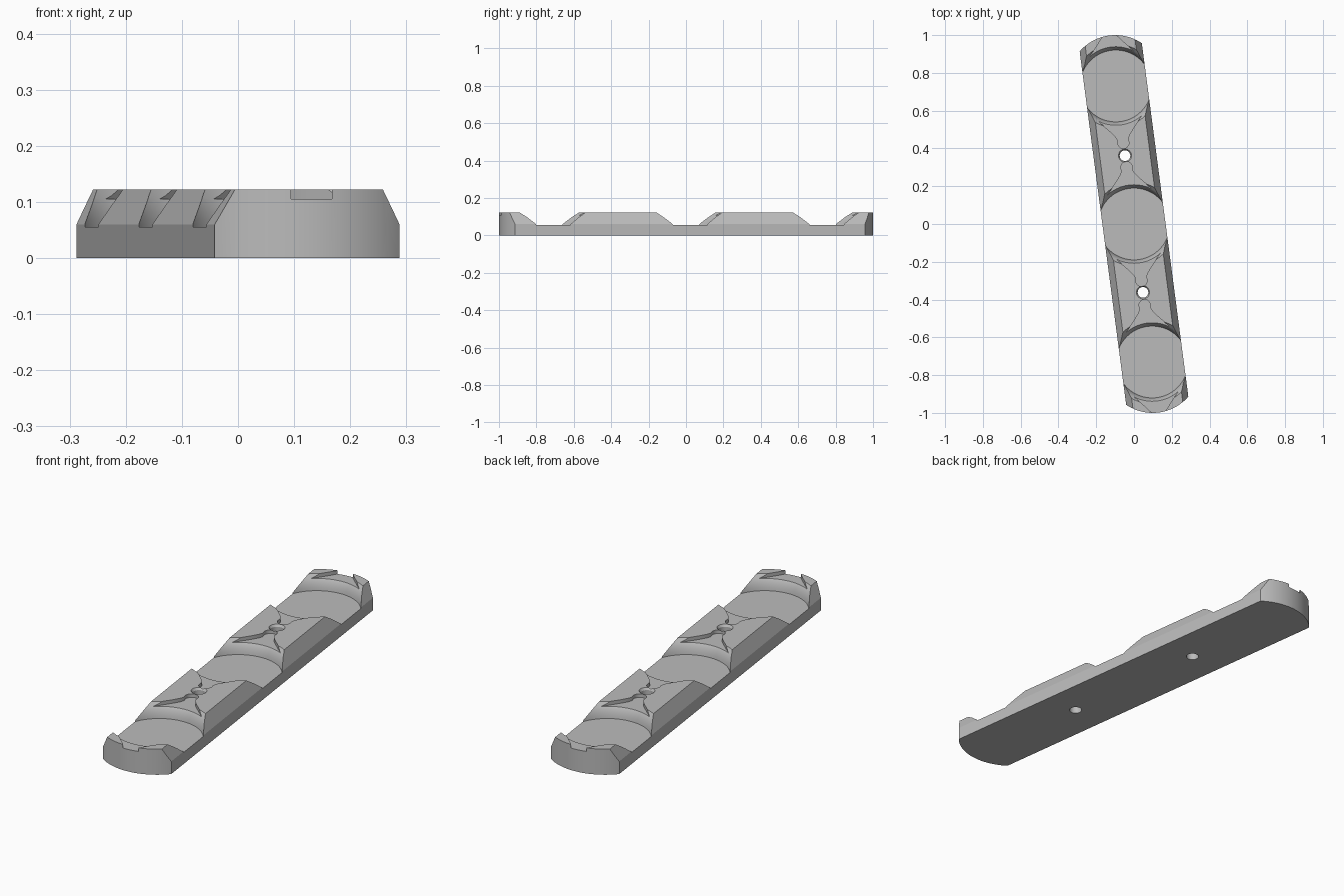
import bpy, bmesh, math
from mathutils import Matrix

cube = bpy.data.objects.get("Cube")
if cube:
    bpy.data.objects.remove(cube, do_unlink=True)

TILT = math.radians(7.5)
HALF_W, TOP_HALF_W = 0.166, 0.133
HEIGHT, SHOULDER = 0.122, 0.06
END_R, END_C = 0.25, 0.7565
POCKETS = (-0.737, 0, 0.737)
HOLES = (-0.365, 0.365)

grey = bpy.data.materials.new("plain grey")
grey.use_nodes = True
grey.diffuse_color = (0.5, 0.5, 0.5, 1)
grey.node_tree.nodes["Principled BSDF"].inputs["Base Color"].default_value = (0.5, 0.5, 0.5, 1)


def finish(bm, name):
    bmesh.ops.recalc_face_normals(bm, faces=bm.faces[:])
    mesh = bpy.data.meshes.new(name)
    bm.to_mesh(mesh)
    bm.free()
    mesh.materials.append(grey)
    obj = bpy.data.objects.new(name, mesh)
    bpy.context.collection.objects.link(obj)
    return obj


def prism(name, points, direction):
    """Extrude a closed 3D outline along a direction."""
    bm = bmesh.new()
    face = bm.faces.new([bm.verts.new(p) for p in points])
    new = bmesh.ops.extrude_face_region(bm, geom=[face])["geom"]
    bmesh.ops.translate(bm, vec=direction,
                        verts=[v for v in new if isinstance(v, bmesh.types.BMVert)])
    return finish(bm, name)


def lathe(name, profile, y, steps=96):
    """Stack rings of (radius, height) into a capped round solid."""
    bm = bmesh.new()
    rings = [[bm.verts.new((r * math.cos(math.tau * i / steps),
                            y + r * math.sin(math.tau * i / steps), z))
              for i in range(steps)] for r, z in profile]
    for a, b in zip(rings, rings[1:]):
        for i in range(steps):
            j = (i + 1) % steps
            bm.faces.new((a[i], a[j], b[j], b[i]))
    bm.faces.new(rings[0])
    bm.faces.new(rings[-1])
    return finish(bm, name)


def carve(target, cutter, operation="DIFFERENCE"):
    cutter.hide_render = True
    mod = target.modifiers.new(cutter.name, "BOOLEAN")
    mod.operation, mod.solver, mod.object = operation, "EXACT", cutter
    bpy.context.view_layer.objects.active = target
    bpy.ops.object.modifier_apply(modifier=mod.name)
    bpy.data.objects.remove(cutter, do_unlink=True)


# Bar with chamfered long edges
half = [(HALF_W, 0), (HALF_W, SHOULDER), (TOP_HALF_W, HEIGHT)]
section = half + [(-x, z) for x, z in reversed(half)]
bar = prism("holder_bar", [(x, -1.1, z) for x, z in section], (0, 2.2, 0))

# Rounded ends
spread = math.asin(0.2 / END_R)
arc = [(END_R * math.sin(a), END_C + END_R * math.cos(a))
       for a in (spread * (i / 20 - 1) for i in range(41))]
outline = arc + [(-x, -y) for x, y in arc]
carve(bar, prism("end_outline", [(x, y, -0.1) for x, y in outline], (0, 0, 0.4)), "INTERSECT")

# Round pockets with coved walls
cove = [(0.19, 0.055), (0.192, 0.068), (0.196, 0.082), (0.201, 0.094),
        (0.207, 0.104), (0.213, 0.111), (0.222, 0.123), (0.222, 0.2)]
for y in POCKETS:
    carve(bar, lathe("pocket_cutter", cove, y))

# Shallow funnels leading away from each pocket, ending in a rounded neck
side = [(0.15, 0.1), (0.15, 0.135), (0.06, 0.237), (0.037, 0.266), (0.028, 0.285)]
tip = [(0.03 * math.cos(a), 0.303 + 0.03 * math.sin(a))
       for a in (math.pi * i / 16 for i in range(17))]
funnel = side + tip + [(-x, y) for x, y in reversed(side)]
for y in POCKETS:
    for s in (-1, 1):
        pts = [(x * s, y + d * s, 0.105) for x, d in funnel]
        carve(bar, prism("funnel_cutter", pts, (0, 0, 0.1)))

# Screw holes with a small lead-in
for y in HOLES:
    carve(bar, lathe("hole_cutter", [(0.028, -0.1), (0.028, 0.112), (0.035, 0.1225),
                                     (0.035, 0.2)], y, 40))

# Turn to the final heading and shade
bar.data.transform(Matrix.Rotation(TILT, 4, "Z"))
bpy.ops.object.select_all(action="DESELECT")
bar.select_set(True)
bpy.context.view_layer.objects.active = bar
bpy.ops.object.shade_smooth_by_angle(angle=math.radians(25))
